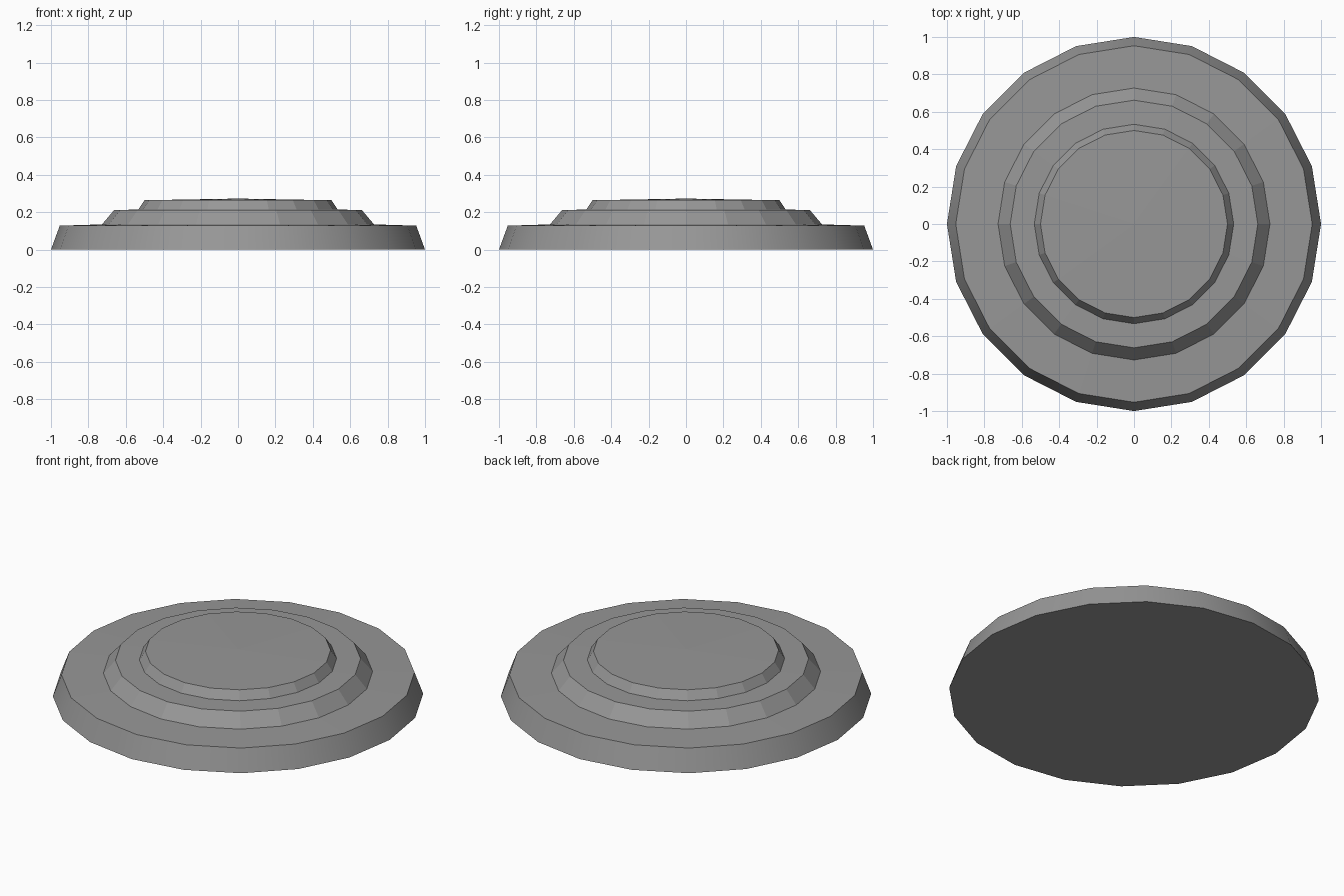
import bpy
import bmesh
from math import cos, sin, tau

if "Cube" in bpy.data.objects:
    bpy.data.objects.remove(bpy.data.objects["Cube"])

SIDES = 20
# Radius and height of each ring, from the foot to the cap
PROFILE = [(1.0, 0.0), (0.953, 0.128), (0.727, 0.135),
           (0.662, 0.212), (0.533, 0.214), (0.50, 0.264)]
CAP_HEIGHT = 0.273

bm = bmesh.new()
rings = [[bm.verts.new((r * cos(tau * i / SIDES), r * sin(tau * i / SIDES), z))
          for i in range(SIDES)] for r, z in PROFILE]

# Sloping walls and ledges; the outer rim is smooth, the upper steps are faceted
for level, (low, high) in enumerate(zip(rings, rings[1:])):
    for i in range(SIDES):
        j = (i + 1) % SIDES
        face = bm.faces.new((low[i], low[j], high[j], high[i]))
        face.smooth = level == 0

# Slightly raised cap
centre = bm.verts.new((0, 0, CAP_HEIGHT))
for i in range(SIDES):
    bm.faces.new((rings[-1][i], rings[-1][(i + 1) % SIDES], centre))

# Flat underside
bm.faces.new(rings[0][::-1])

# Keep the rim borders crisp
for edge in bm.edges:
    if len(edge.link_faces) == 2:
        edge.smooth = edge.calc_face_angle() < 0.5

mesh = bpy.data.meshes.new("stepped_disc")
bm.to_mesh(mesh)
bm.free()
disc = bpy.data.objects.new("stepped_disc", mesh)
bpy.context.collection.objects.link(disc)

# Dark grey finish
dark_grey = bpy.data.materials.new("dark_grey")
dark_grey.diffuse_color = (0.31, 0.31, 0.31, 1)
dark_grey.use_nodes = True
dark_grey.node_tree.nodes["Principled BSDF"].inputs["Base Color"].default_value = dark_grey.diffuse_color
mesh.materials.append(dark_grey)
